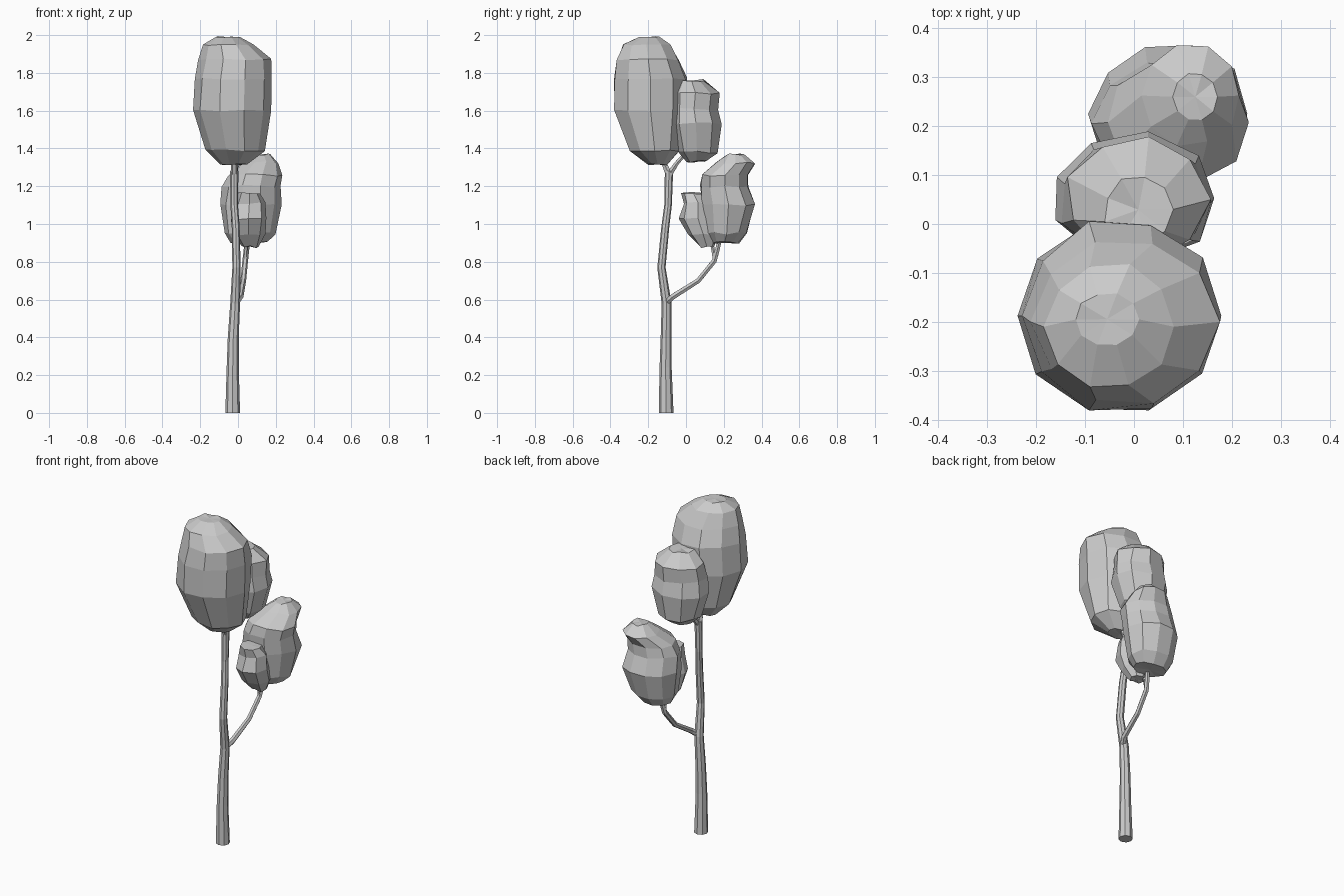
import bpy, bmesh, math, random
from mathutils import Vector

if "Cube" in bpy.data.objects:
    bpy.data.objects.remove(bpy.data.objects["Cube"])


def finish(name, bm):
    bmesh.ops.recalc_face_normals(bm, faces=bm.faces)
    me = bpy.data.meshes.new(name)
    bm.to_mesh(me)
    bm.free()
    ob = bpy.data.objects.new(name, me)
    bpy.context.collection.objects.link(ob)
    return ob


def loft(bm, rings):
    for a, b in zip(rings, rings[1:]):
        n = len(a)
        for i in range(n):
            j = (i + 1) % n
            bm.faces.new((a[i], a[j], b[j], b[i]))


def limb(name, pts, sides):
    """Tapered tube through (x, y, z, radius) points."""
    bm = bmesh.new()
    rings = []
    for k, p in enumerate(pts):
        c = Vector(p[:3])
        d = Vector(pts[min(k + 1, len(pts) - 1)][:3]) - Vector(pts[max(k - 1, 0)][:3])
        if k == 0 and p[2] == 0:
            d = Vector((0, 0, 1))
        d.normalize()
        u = Vector((1, 0, 0))
        u = (u - d * u.dot(d)).normalized()
        v = d.cross(u)
        rings.append([bm.verts.new(c + p[3] * (u * math.cos(t) + v * math.sin(t)))
                      for t in (2 * math.pi * i / sides for i in range(sides))])
    loft(bm, rings)
    bm.faces.new(rings[0])
    bm.faces.new(rings[-1])
    return finish(name, bm)


def crown(name, rows, sides, jitter, seed):
    """Faceted leaf mass from rows of (z, x min, x max, y min, y max)."""
    rnd = random.Random(seed)
    bm = bmesh.new()
    rings = []
    for z, x0, x1, y0, y1 in rows:
        ring = []
        for i in range(sides):
            t = 2 * math.pi * i / sides
            r = 1 + rnd.uniform(-jitter, jitter)
            ring.append(bm.verts.new(((x0 + x1) / 2 + (x1 - x0) / 2 * r * math.cos(t),
                                      (y0 + y1) / 2 + (y1 - y0) / 2 * r * math.sin(t),
                                      z + rnd.uniform(-jitter, jitter) * 0.12)))
        rings.append(ring)
    loft(bm, rings)
    # pole caps
    for ring in (rings[0], rings[-1]):
        bmesh.ops.poke(bm, faces=[bm.faces.new(ring)])
    return finish(name, bm)


# Trunk and side branch with their forks
limb("trunk", [(-.028, -.105, 0, .039), (-.028, -.108, .24, .032), (-.025, -.105, .40, .029),
               (-.015, -.103, .58, .026), (-.008, -.13, .77, .022), (-.012, -.11, .98, .021),
               (-.02, -.095, 1.10, .02), (-.02, -.09, 1.28, .022)], 8)
limb("trunk_fork_front", [(-.02, -.09, 1.26, .02), (-.02, -.115, 1.32, .016), (-.02, -.15, 1.42, .012)], 6)
limb("trunk_fork_back", [(-.02, -.09, 1.26, .018), (-.01, -.05, 1.32, .013), (0, .02, 1.40, .01)], 6)
limb("side_branch", [(-.012, -.11, .58, .018), (.012, -.07, .615, .017), (.028, .065, .70, .015),
                     (.038, .15, .805, .015), (.045, .165, .86, .014), (.06, .19, .96, .011)], 6)
limb("side_branch_fork", [(.038, .152, .82, .013), (.042, .14, .88, .01), (.045, .09, .96, .008)], 6)

# Leaf masses
crown("crown_main", [(1.315, -.09, .05, -.20, -.10), (1.39, -.17, .14, -.30, -.03),
                     (1.60, -.235, .168, -.385, .01), (1.77, -.23, .175, -.385, .01),
                     (1.87, -.21, .17, -.37, -.03), (1.95, -.18, .08, -.34, -.08),
                     (1.99, -.12, .01, -.25, -.14)], 10, .04, 3)
crown("crown_back", [(1.33, -.06, .06, 0, .11), (1.38, -.13, .12, -.05, .165),
                     (1.53, -.175, .17, -.08, .185), (1.61, -.16, .16, -.08, .165),
                     (1.69, -.14, .15, -.08, .18), (1.76, -.06, .08, -.04, .10)], 9, .06, 5)
crown("crown_lower", [(.90, -.04, .16, .13, .28), (.95, -.07, .20, .10, .33),
                      (1.10, -.09, .23, .075, .375), (1.20, -.08, .225, .07, .34),
                      (1.26, -.06, .23, .08, .335), (1.325, .02, .22, .16, .365),
                      (1.37, .08, .17, .21, .31)], 10, .06, 8)
crown("crown_small", [(.88, .02, .11, .07, .15), (.94, -.03, .14, .01, .17),
                      (1.03, -.04, .15, -.035, .16), (1.11, -.02, .14, -.015, .14),
                      (1.165, .0, .12, -.03, .11)], 8, .07, 11)
